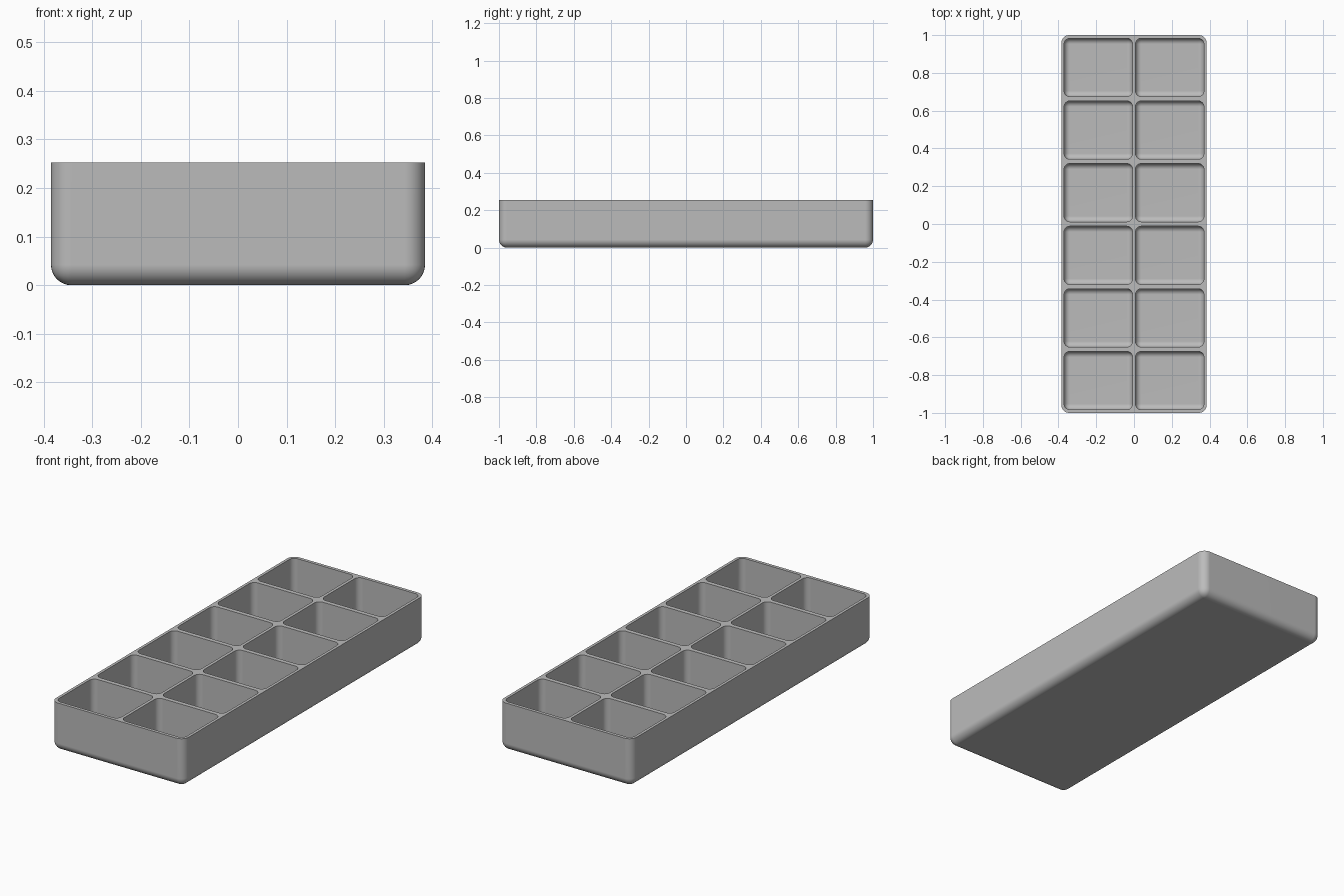
import bpy
import bmesh
from mathutils import Matrix, Vector

WIDTH, LENGTH, HEIGHT = 0.77, 2.0, 0.253
FLOOR = 0.015
COLUMNS, ROWS = 2, 6
POCKET = Vector((0.362, 0.308))
PITCH = Vector((0.378, 0.3315))

if "Cube" in bpy.data.objects:
    bpy.data.objects.remove(bpy.data.objects["Cube"])

grey = bpy.data.materials.new("plain_grey")
grey.use_nodes = True
colour = (0.5, 0.5, 0.5, 1)
grey.diffuse_color = colour
grey.node_tree.nodes["Principled BSDF"].inputs["Base Color"].default_value = colour


def add_block(bm, x, y, size_x, size_y, bottom, top, radius):
    """Box with rounded sides and underside and a sharp upper rim."""
    centre = Vector((x, y, (bottom + top) / 2))
    size = Vector((size_x, size_y, top - bottom, 1))
    matrix = Matrix.Translation(centre) @ Matrix.Diagonal(size)
    verts = bmesh.ops.create_cube(bm, size=1, matrix=matrix)["verts"]
    edges = {e for v in verts for e in v.link_edges}
    rounded = [e for e in edges if min(v.co.z for v in e.verts) < centre.z]
    bmesh.ops.bevel(bm, geom=rounded, offset=radius, offset_type='OFFSET',
                    segments=8, profile=0.5, affect='EDGES', clamp_overlap=True)


def make_object(name, bm):
    mesh = bpy.data.meshes.new(name)
    bm.to_mesh(mesh)
    bm.free()
    mesh.materials.append(grey)
    obj = bpy.data.objects.new(name, mesh)
    bpy.context.collection.objects.link(obj)
    return obj


# Outer body
bm = bmesh.new()
add_block(bm, 0, 0, WIDTH, LENGTH, 0, HEIGHT, 0.042)
tray = make_object("compartment_tray", bm)

# Grid of rounded pockets, used as one cutter
bm = bmesh.new()
for column in range(COLUMNS):
    for row in range(ROWS):
        add_block(bm, (column - (COLUMNS - 1) / 2) * PITCH.x,
                  (row - (ROWS - 1) / 2) * PITCH.y,
                  POCKET.x, POCKET.y, FLOOR, HEIGHT + 0.1, 0.03)
cutter = make_object("pocket_cutter", bm)
cutter.hide_render = True

# Hollow out the pockets
cut = tray.modifiers.new("pockets", 'BOOLEAN')
cut.operation = 'DIFFERENCE'
cut.solver = 'EXACT'
cut.object = cutter
bpy.ops.object.select_all(action='DESELECT')
tray.select_set(True)
bpy.context.view_layer.objects.active = tray
bpy.ops.object.modifier_apply(modifier=cut.name)
bpy.data.objects.remove(cutter)

# Soft fillets, flat walls and crisp rims
bpy.ops.object.shade_smooth_by_angle(angle=0.6)
weighted = tray.modifiers.new("flat_walls", 'WEIGHTED_NORMAL')
weighted.keep_sharp = True
